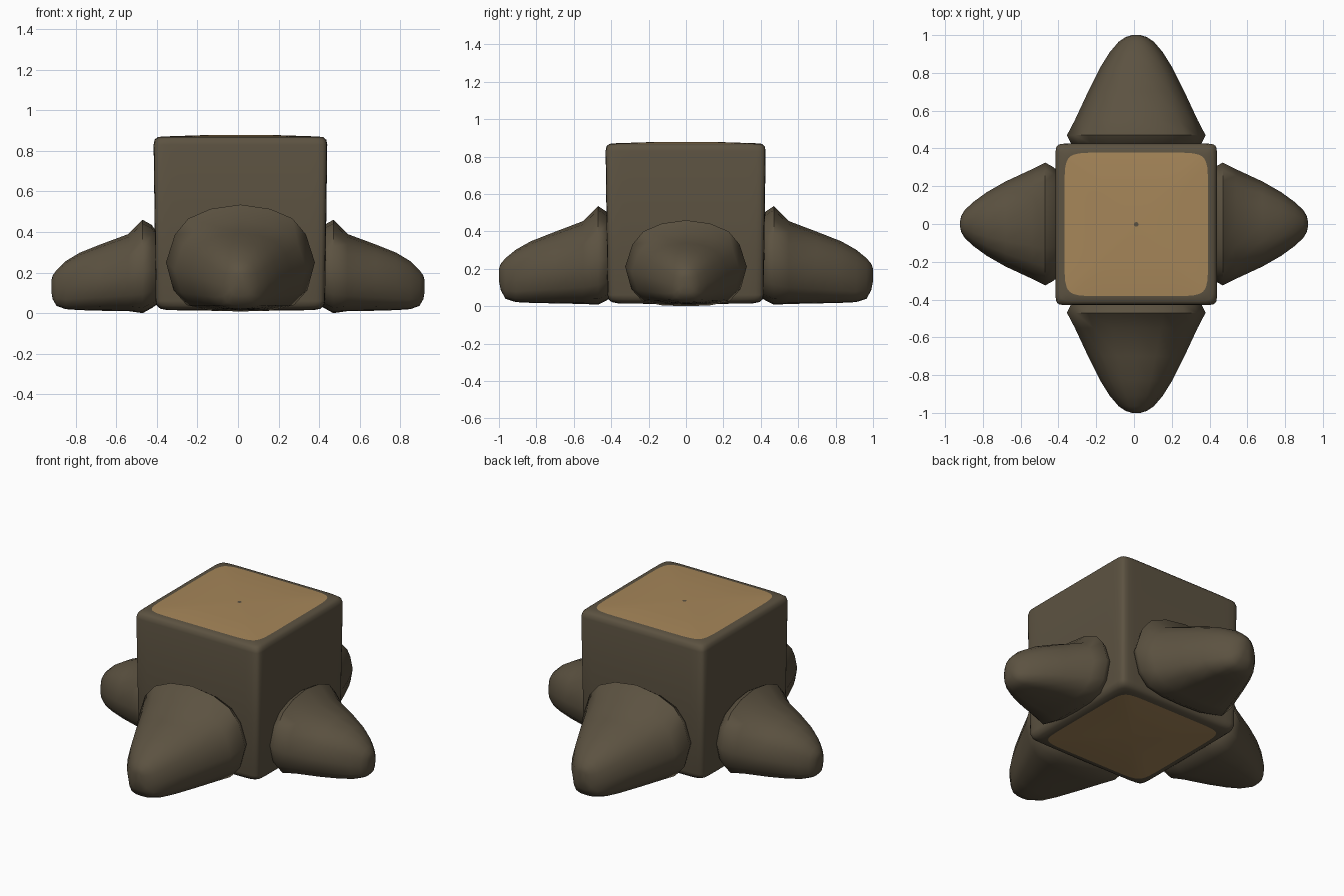
import bpy, bmesh, math
from mathutils import Matrix, Vector

cube = bpy.data.objects.get("Cube")
if cube:
    bpy.data.objects.remove(cube, do_unlink=True)


def material(name, rgb):
    m = bpy.data.materials.new(name)
    m.use_nodes = True
    m.diffuse_color = (*rgb, 1)
    m.node_tree.nodes["Principled BSDF"].inputs["Base Color"].default_value = (*rgb, 1)
    return m


BARK = material("dark bark brown", (0.107, 0.085, 0.053))
WOOD = material("cut wood tan", (0.38, 0.238, 0.1))


def loft(name, rings, mats, place=Matrix(), wood_bands=(), angle=50):
    """Skin a list of closed rings, cap both ends, and colour chosen bands as wood."""
    bm = bmesh.new()
    loops = [[bm.verts.new(p) for p in ring] for ring in rings]
    n = len(loops[0])
    for band, (a, b) in enumerate(zip(loops, loops[1:])):
        for i in range(n):
            j = (i + 1) % n
            face = bm.faces.new((a[i], a[j], b[j], b[i]))
            face.material_index = int(band in wood_bands)
    start = bm.faces.new(loops[0][::-1])
    start.material_index = int(0 in wood_bands)
    bm.faces.new(loops[-1])
    bmesh.ops.transform(bm, matrix=place, verts=bm.verts)
    bmesh.ops.recalc_face_normals(bm, faces=bm.faces)
    mesh = bpy.data.meshes.new(name)
    bm.to_mesh(mesh)
    bm.free()
    for m in mats:
        mesh.materials.append(m)
    obj = bpy.data.objects.new(name, mesh)
    bpy.context.collection.objects.link(obj)
    bpy.ops.object.select_all(action="DESELECT")
    bpy.context.view_layer.objects.active = obj
    obj.select_set(True)
    bpy.ops.object.shade_smooth_by_angle(angle=math.radians(angle))
    return obj


def square_ring(half, z, power, count=64):
    """Rounded square; samples bunch up at the corners."""
    ring = []
    for i in range(count):
        a = math.tau * i / count
        a += 0.2 * math.sin(4 * a)
        c, s = math.cos(a), math.sin(a)
        r = half * (abs(c) ** power + abs(s) ** power) ** (-1 / power)
        ring.append((r * c, r * s, z))
    return ring


# Trunk block: half size, height, corner sharpness
trunk = [(0.012, 0.01, 4), (0.36, 0.015, 10), (0.395, 0.022, 16), (0.412, 0.036, 22),
         (0.418, 0.06, 26), (0.423, 0.45, 28), (0.428, 0.83, 28), (0.423, 0.855, 24),
         (0.408, 0.868, 18), (0.38, 0.871, 10), (0.2, 0.877, 6), (0.012, 0.879, 2)]
loft("trunk", [square_ring(*t) for t in trunk], [BARK, WOOD],
     Matrix.Translation((0.012, -0.002, 0)), wood_bands=(0, 9, 10))

# Half of a root cross-section, as fractions of half width and height
HALF = [(0, 1), (0.4, 0.96), (0.7, 0.87), (0.88, 0.72), (1, 0.46),
        (0.9, 0.2), (0.72, 0.06), (0.4, 0.01), (0, 0)]
SECTION = HALF + [(-u, v) for u, v in HALF[-2:0:-1]]


def root(name, stations, turn, shift):
    rings = [[(u * w, -d, low + v * (high - low)) for u, v in SECTION]
             for d, w, low, high in stations]
    place = Matrix.Translation(Vector((shift, 0, 0))) @ Matrix.Rotation(turn, 4, "Z")
    loft(name, rings, [BARK], place, angle=60)


# Stations: distance out, half width, underside, top
BIG = [(0.36, 0.27, 0.08, 0.4), (0.425, 0.345, 0.03, 0.505), (0.47, 0.367, 0.008, 0.535),
       (0.55, 0.325, 0.012, 0.455), (0.7, 0.255, 0.015, 0.398), (0.83, 0.19, 0.018, 0.347),
       (0.91, 0.14, 0.022, 0.302), (0.965, 0.093, 0.04, 0.257),
       (0.99, 0.055, 0.085, 0.228), (1.0, 0.022, 0.135, 0.2)]
SMALL = [(0.36, 0.24, 0.07, 0.34), (0.425, 0.3, 0.025, 0.435), (0.47, 0.325, 0.0, 0.46),
         (0.54, 0.29, 0.01, 0.39), (0.68, 0.225, 0.012, 0.338), (0.78, 0.168, 0.015, 0.298),
         (0.85, 0.117, 0.02, 0.256), (0.895, 0.075, 0.036, 0.212),
         (0.914, 0.045, 0.07, 0.185), (0.92, 0.018, 0.105, 0.16)]
quarter = math.pi / 2
root("front_root", BIG, 0, 0.012)
root("left_root", SMALL, quarter, 0)
root("back_root", BIG, 2 * quarter, 0.012)
root("right_root", SMALL, 3 * quarter, 0)
